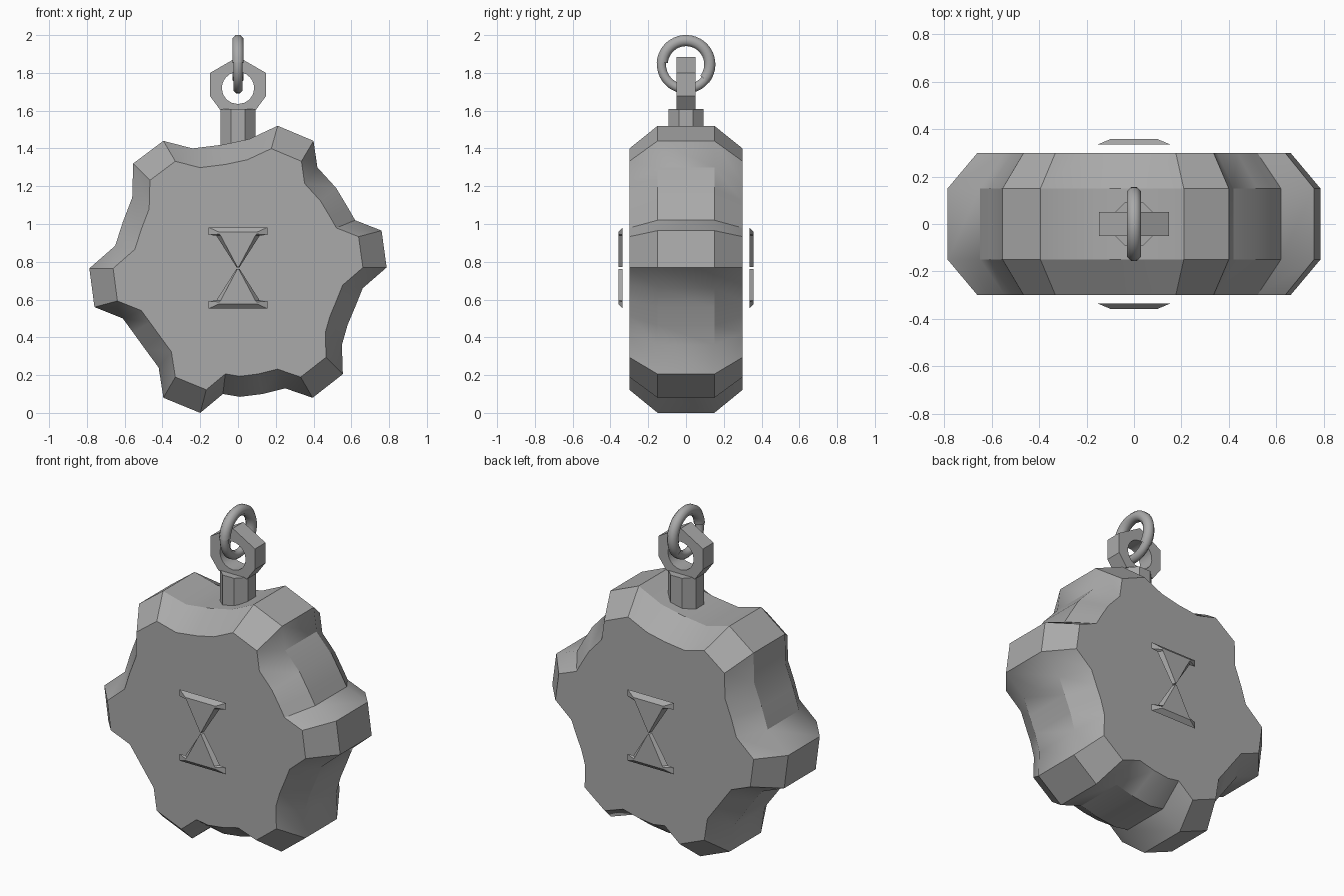
import bpy, bmesh, math

if "Cube" in bpy.data.objects:
    bpy.data.objects.remove(bpy.data.objects["Cube"])

grey = bpy.data.materials.new("stone grey")
grey.diffuse_color = (0.4, 0.4, 0.4, 1)
grey.use_nodes = True
grey.node_tree.nodes["Principled BSDF"].inputs["Base Color"].default_value = grey.diffuse_color


def finish(name, bm, angle=30):
    bmesh.ops.recalc_face_normals(bm, faces=bm.faces)
    me = bpy.data.meshes.new(name)
    bm.to_mesh(me)
    bm.free()
    ob = bpy.data.objects.new(name, me)
    bpy.context.collection.objects.link(ob)
    me.materials.append(grey)
    bpy.ops.object.select_all(action='DESELECT')
    ob.select_set(True)
    bpy.context.view_layer.objects.active = ob
    bpy.ops.object.shade_smooth_by_angle(angle=math.radians(angle))
    return ob


def loft(name, rings, closed=False, angle=30):
    """Skin a list of equal-length 3D rings; cap the ends unless closed."""
    bm = bmesh.new()
    vs = [[bm.verts.new(p) for p in r] for r in rings]
    n = len(vs[0])
    pairs = list(zip(vs, vs[1:])) + ([(vs[-1], vs[0])] if closed else [])
    for a, b in pairs:
        for i in range(n):
            j = (i + 1) % n
            bm.faces.new((a[i], a[j], b[j], b[i]))
    if not closed:
        bm.faces.new(vs[0])
        bm.faces.new(vs[-1])
    return finish(name, bm, angle)


# Six-toothed disc with chamfered rims
outline = [
    (0.21, 1.52), (0.40, 1.44), (0.42, 1.30), (0.52, 1.19), (0.58, 1.09), (0.62, 1.02),
    (0.76, 0.965), (0.787, 0.77), (0.66, 0.66), (0.62, 0.56), (0.58, 0.465), (0.55, 0.36),
    (0.555, 0.205), (0.395, 0.08), (0.25, 0.13), (0.13, 0.10), (0.01, 0.085), (-0.08, 0.10),
    (-0.20, 0.0), (-0.395, 0.08), (-0.42, 0.24), (-0.49, 0.335), (-0.555, 0.425), (-0.61, 0.50),
    (-0.76, 0.56), (-0.787, 0.765), (-0.65, 0.885), (-0.61, 1.01), (-0.56, 1.14),
    (-0.555, 1.32), (-0.395, 1.44), (-0.24, 1.40), (-0.08, 1.42), (0.06, 1.45)]
C = 0.765


def disc_ring(y, s):
    return [(x * s, y, C + (z - C) * s) for x, z in outline]


loft("toothed_disc", [disc_ring(-0.30, 0.84), disc_ring(-0.15, 1),
                      disc_ring(0.15, 1), disc_ring(0.30, 0.84)])

# Bevelled hourglass emblem halves on both faces
base = [(0.155, 0.215), (0.155, 0.175), (0.115, 0.172), (0.008, 0.004)]
crest = [(0.10, 0.19), (0.098, 0.18), (0.092, 0.172), (0.004, 0.006)]


def mirrored(half, y, up):
    pts = half + [(-x, z) for x, z in reversed(half)]
    return [(x, y, 0.767 + up * z) for x, z in pts]


for side, s in (("front", -1), ("back", 1)):
    for part, up in (("upper", 1), ("lower", -1)):
        loft(f"{side}_emblem_{part}", [mirrored(base, s * 0.335, up),
                                       mirrored(crest, s * 0.358, up)], angle=5)

# Octagonal neck
loft("neck", [[(0.1 * math.cos(math.radians(45 * i + 22.5)),
                0.1 * math.sin(math.radians(45 * i + 22.5)), z) for i in range(8)]
              for z in (1.40, 1.61)])

# Hexagonal eye plate with a round hole
N = 36
hexagon = [(0, 1.885), (-0.148, 1.80), (-0.148, 1.677), (-0.095, 1.605),
           (0.095, 1.605), (0.148, 1.677), (0.148, 1.80)]
outer, hole = [], []
for i, (x, z) in enumerate(hexagon):
    x2, z2 = hexagon[(i + 1) % len(hexagon)]
    for t in (0, 0.25, 0.5, 0.75):
        px, pz = x + (x2 - x) * t, z + (z2 - z) * t
        a = math.atan2(pz - 1.72, px)
        outer.append((px, pz))
        hole.append((0.085 * math.cos(a), 1.72 + 0.085 * math.sin(a)))
loft("eye_plate", [[(x, y, z) for x, z in pts] for pts, y in
                   ((outer, -0.05), (outer, 0.05), (hole, 0.05), (hole, -0.05))],
     closed=True)


# Split ring: a thick upper arc and a slimmer lower arc
def arc(name, a0, a1, R, r, steps):
    rings = []
    for k in range(steps + 1):
        a = math.radians(a0 + (a1 - a0) * k / steps)
        ring = []
        for i in range(8):
            b = math.radians(45 * i + 22.5)
            d = R + r * math.cos(b)
            ring.append((r * math.sin(b), d * math.cos(a), 1.845 + d * math.sin(a)))
        rings.append(ring)
    loft(name, rings, angle=50)


arc("ring_upper", -38, 176, 0.126, 0.032, 24)
arc("ring_lower", 172, 326, 0.13, 0.026, 18)
